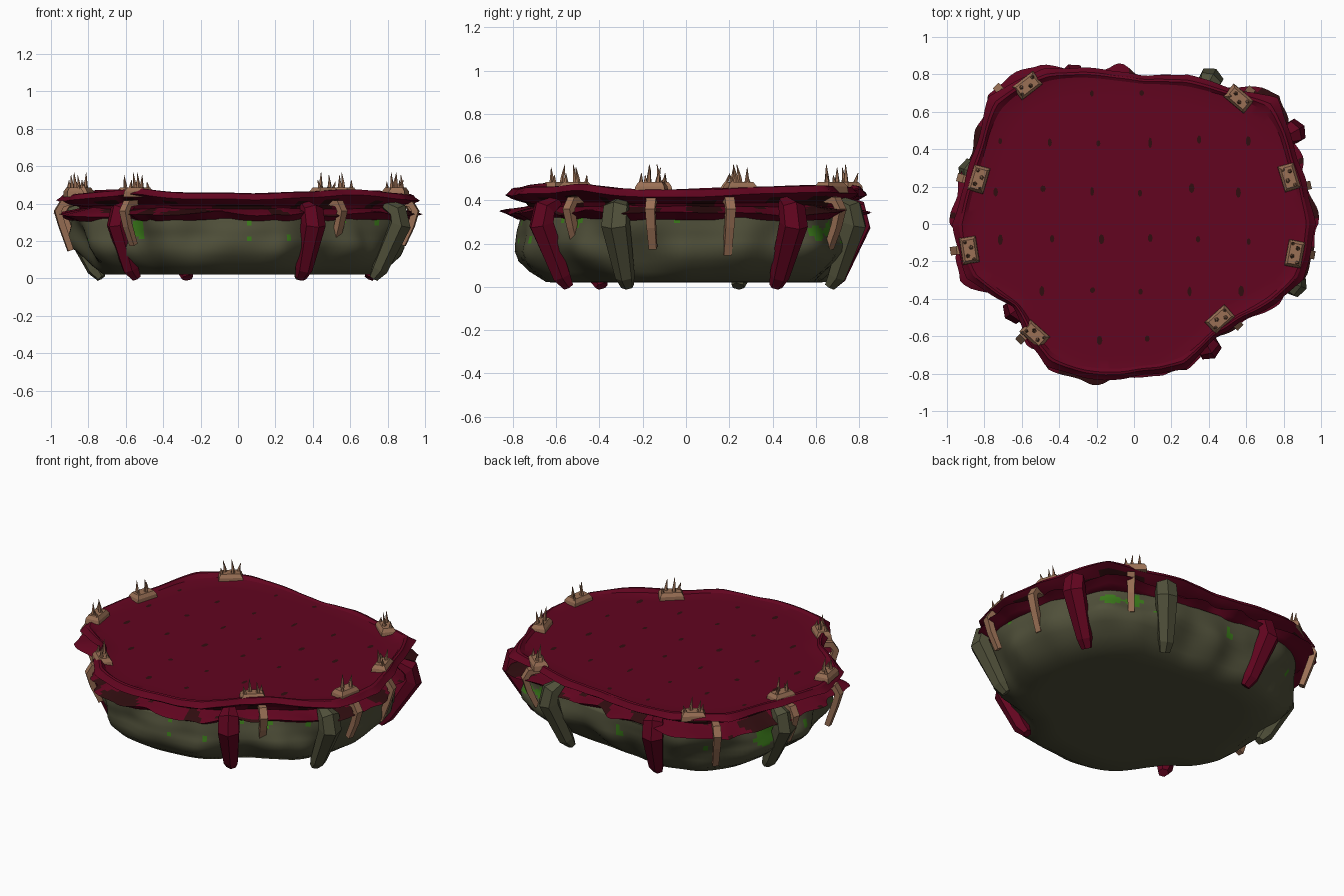
import bpy, bmesh, math, random
from mathutils import Vector, noise

random.seed(7)
if "Cube" in bpy.data.objects:
    bpy.data.objects.remove(bpy.data.objects["Cube"], do_unlink=True)


def material(name, r, g, b):
    m = bpy.data.materials.new(name)
    m.use_nodes = True
    m.diffuse_color = (r, g, b, 1)
    node = next(n for n in m.node_tree.nodes if n.type == 'BSDF_PRINCIPLED')
    node.inputs["Base Color"].default_value = (r, g, b, 1)
    node.inputs["Roughness"].default_value = 0.9
    return m


RED = material("flesh red", 0.122, 0.0015, 0.014)
DARK = material("dark brown", 0.03, 0.004, 0.005)
STONE = material("olive stone", 0.08, 0.08, 0.042)
MOSS = material("moss green", 0.045, 0.2, 0.011)
BONE = material("tan bone", 0.32, 0.16, 0.09)


def finish(name, bm, mats, smooth=None):
    bmesh.ops.recalc_face_normals(bm, faces=bm.faces)
    me = bpy.data.meshes.new(name)
    bm.to_mesh(me)
    bm.free()
    for m in mats:
        me.materials.append(m)
    if smooth:
        for p in me.polygons:
            p.use_smooth = True
        me.set_sharp_from_angle(angle=math.radians(smooth))
    ob = bpy.data.objects.new(name, me)
    bpy.context.collection.objects.link(ob)
    return ob


# Ragged plan outline, as a radius for every angle
OUTLINE = [(1.0, 0), (.9, .37), (.79, .7), (.56, .73), (.3, .82), (.07, .81),
           (-.16, .85), (-.5, .86), (-.8, .7), (-.9, .32), (-1.0, 0), (-.93, -.3),
           (-.66, -.45), (-.49, -.79), (-.17, -.855), (.29, -.8), (.47, -.6),
           (.79, -.43), (.94, -.31)]
N = 200


def outline_radius(a):
    d = Vector((math.cos(a), math.sin(a)))
    for i, p in enumerate(OUTLINE):
        p, q = Vector(p), Vector(OUTLINE[(i + 1) % len(OUTLINE)])
        e = q - p
        den = d.x * e.y - d.y * e.x
        t = (p.x * e.y - p.y * e.x) / den
        u = (p.x * d.y - p.y * d.x) / den
        if t > 0 and -1e-6 <= u <= 1 + 1e-6:
            return t
    return 0.85


ANGLES = [math.tau * i / N for i in range(N)]
RAGGED = [outline_radius(a) for a in ANGLES]
SOFT = [sum(RAGGED[(i + k) % N] for k in range(-6, 7)) / 13 for i in range(N)]


def rings(bm, levels, point):
    """Loft closed rings; returns the loops and the strip faces of each level."""
    loops = [[bm.verts.new(point(i, lv)) for i in range(N)] for lv in levels]
    strips = []
    for a, b in zip(loops, loops[1:]):
        strips.append([bm.faces.new((a[i], a[(i + 1) % N], b[(i + 1) % N], b[i]))
                       for i in range(N)])
    return loops, strips


def rough(i, z, freq, seed):
    a = ANGLES[i]
    return noise.noise(Vector((math.cos(a) * freq, math.sin(a) * freq, z * 4 + seed)))


def blotch(strips, freq, step, seed, limit):
    """Give the second material to patches of the strips."""
    for k, strip in enumerate(strips):
        for i, f in enumerate(strip):
            f.material_index = int(rough(i, k * step, freq, seed) > limit)


# Upper flesh slab: flat top, low wavy rim, thin outer lip, blotched underneath
def slab_point(i, lv):
    s, z, wave = lv
    r = (SOFT[i] * (1 - wave) + RAGGED[i] * wave) * (s + 0.03 * wave * rough(i, 0, 5, 3))
    z += (0.02 * rough(i, 0, 2.2, 9) - 0.009 * math.cos(4 * ANGLES[i])) * min(1, wave * 2)
    return (r * math.cos(ANGLES[i]), r * math.sin(ANGLES[i]), z)


bm = bmesh.new()
loops, strips = rings(bm, [(.8, .444, 0), (.86, .444, 0), (.91, .449, .15), (.93, .463, .4),
                           (.945, .46, .5), (.955, .447, .6), (.975, .43, .85),
                           (.94, .412, .6), (.9, .398, .3), (.87, .388, .1),
                           (.85, .36, 0)], slab_point)
bm.faces.new(loops[0])
blotch(strips[7:], 6, .05, 33, .2)
finish("flesh_slab", bm, [RED, DARK], 25)


# Lower flesh skirt: thin ragged edge, dark blotches on its upper side
def skirt_point(i, lv):
    s, z, wave = lv
    r = RAGGED[i] * (s + 0.07 * wave * rough(i, 0, 6, 21))
    return (r * math.cos(ANGLES[i]), r * math.sin(ANGLES[i]), z + 0.025 * wave * rough(i, 0, 4, 5))


bm = bmesh.new()
loops, strips = rings(bm, [(.84, .378, 0), (.87, .37, .1), (.9, .364, .3), (.93, .358, .5),
                           (.96, .352, .8), (.985, .345, 1), (.955, .334, .8),
                           (.93, .322, .6), (.905, .31, .5), (.84, .315, 0)], skirt_point)
blotch(strips[:5], 7, .05, 40, .1)
finish("flesh_skirt", bm, [RED, DARK], 35)


# Stone base, bulged and dented, mossy near the top
def stone_point(i, lv):
    s, z, bump = lv
    r = SOFT[i] * (s + bump * rough(i, z, 3.5, 60))
    return (r * math.cos(ANGLES[i]), r * math.sin(ANGLES[i]), z)


MOSSY = [(.905 + .0005 * k, .32 - .012 * k, .04 + .008 * k) for k in range(11)]
bm = bmesh.new()
loops, strips = rings(bm, [(.83, .335, 0)] + MOSSY
                      + [(.905, .165, .13), (.875, .12, .12), (.82, .07, .07),
                         (.745, .022, .03), (.6, .02, 0)], stone_point)
bm.faces.new(loops[-1])
blotch(strips[1:11], 8, .025, 80, .34)
finish("stone_base", bm, [STONE, MOSS], 70)


def sweep(bm, path, sizes, side, n):
    """Sweep an n-sided section along a path; sizes are (width, depth)."""
    loops = []
    grow = 1 / math.cos(math.pi / n)
    for k, (p, (w, d)) in enumerate(zip(path, sizes)):
        along = (path[min(k + 1, len(path) - 1)] - path[max(k - 1, 0)]).normalized()
        out = along.cross(side).normalized()
        loops.append([])
        for j in range(n):
            a = math.tau * (j + .5) / n
            loops[-1].append(bm.verts.new(p + side * (w / 2 * grow * math.cos(a))
                                          + out * (d / 2 * grow * math.sin(a))))
    for a, b in zip(loops, loops[1:]):
        for j in range(n):
            bm.faces.new((a[j], a[(j + 1) % n], b[(j + 1) % n], b[j]))
    bm.faces.new(loops[0])
    bm.faces.new(loops[-1])


UP = Vector((0, 0, 1))
# Claw legs gripping the base: top x, y then foot x, y
LEGS = [("red", .395, -.655, .335, -.545), ("stone", .855, -.32, .725, -.27),
        ("red", .85, .49, .7, .415), ("stone", .405, .765, .33, .665),
        ("red", -.325, .785, -.27, .665), ("stone", -.87, .28, -.73, .24),
        ("red", -.63, -.46, -.545, -.39)]
for k, (kind, tx, ty, fx, fy) in enumerate(LEGS):
    top, foot = Vector((tx, ty, 0)), Vector((fx, fy, 0))
    out = top.normalized()
    side = Vector((-out.y, out.x, 0))
    path = [foot + UP * .003, foot + out * .035 + UP * .05, top + out * .015 + UP * .29,
            top + UP * .36, top - out * .07 + UP * .395]
    bm = bmesh.new()
    sweep(bm, path, [(.055, .045), (.08, .08), (.12, .105), (.115, .09), (.06, .05)], side, 6)
    finish(f"{kind}_leg_{k + 1}", bm, [RED if kind == "red" else STONE])

# Bone clamps on the rim, each with spikes above and a curved strap below
CLAMPS = [(.56, .67), (.83, .25), (.86, -.16), (.46, -.51),
          (-.53, -.59), (-.88, -.14), (-.83, .24), (-.57, .74)]
STRAPS = [(.605, .695), (.905, .2), (.925, -.16), (.54, -.525),
          (-.59, -.6), (-.94, -.14), (-.905, .24), (-.71, .71)]
for k, (c, s) in enumerate(zip(CLAMPS, STRAPS)):
    c, s = Vector((*c, 0)), Vector((*s, 0))
    out = c.normalized()
    side = Vector((-out.y, out.x, 0))
    bm = bmesh.new()
    sweep(bm, [c + UP * .435, c + UP * .465, c + UP * .485],
          [(.145, .09), (.135, .085), (.11, .06)], side, 4)
    for t, o, h in ((-.045, .018, .05), (-.014, -.012, .09), (.03, .012, .075), (.05, -.02, .04)):
        base = c + UP * .465 + side * t + out * o
        lean = side * random.uniform(-.015, .015) + out * random.uniform(-.01, .015)
        sweep(bm, [base, base + UP * (h * .5) + lean * .2, base + UP * (h + .012) + lean],
              [(.024, .024), (.015, .015), (.002, .002)], side, 5)
    finish(f"spiked_clamp_{k + 1}", bm, [BONE])

    out = s.normalized()
    side = Vector((-out.y, out.x, 0))
    bm = bmesh.new()
    drop = .15 if k % 2 else .18
    path = [s - out * .06 + UP * .405, s + UP * .4, s + out * .025 + UP * .36,
            s + UP * .28, s - out * .045 + UP * drop]
    sweep(bm, path, [(.04, .03), (.045, .035), (.045, .035), (.04, .035), (.036, .03)], side, 4)
    finish(f"bone_strap_{k + 1}", bm, [BONE])

# Dark pores over the top in a loose staggered grid
bm = bmesh.new()
for ix in range(-3, 3):
    for iy in range(-3, 4):
        x = ix * .262 + (.04 if iy % 2 else .08) + random.uniform(-.01, .01)
        y = iy * .267 - .09 + random.uniform(-.015, .015)
        if math.hypot(x, y) < .85 * SOFT[round(math.atan2(y, x) / math.tau * N) % N]:
            w, h = random.uniform(.01, .016), random.uniform(.015, .03)
            bm.faces.new([bm.verts.new((x + w * math.cos(a), y + h * math.sin(a), .4446))
                          for a in (math.tau * j / 7 for j in range(7))])
finish("top_pores", bm, [DARK])
